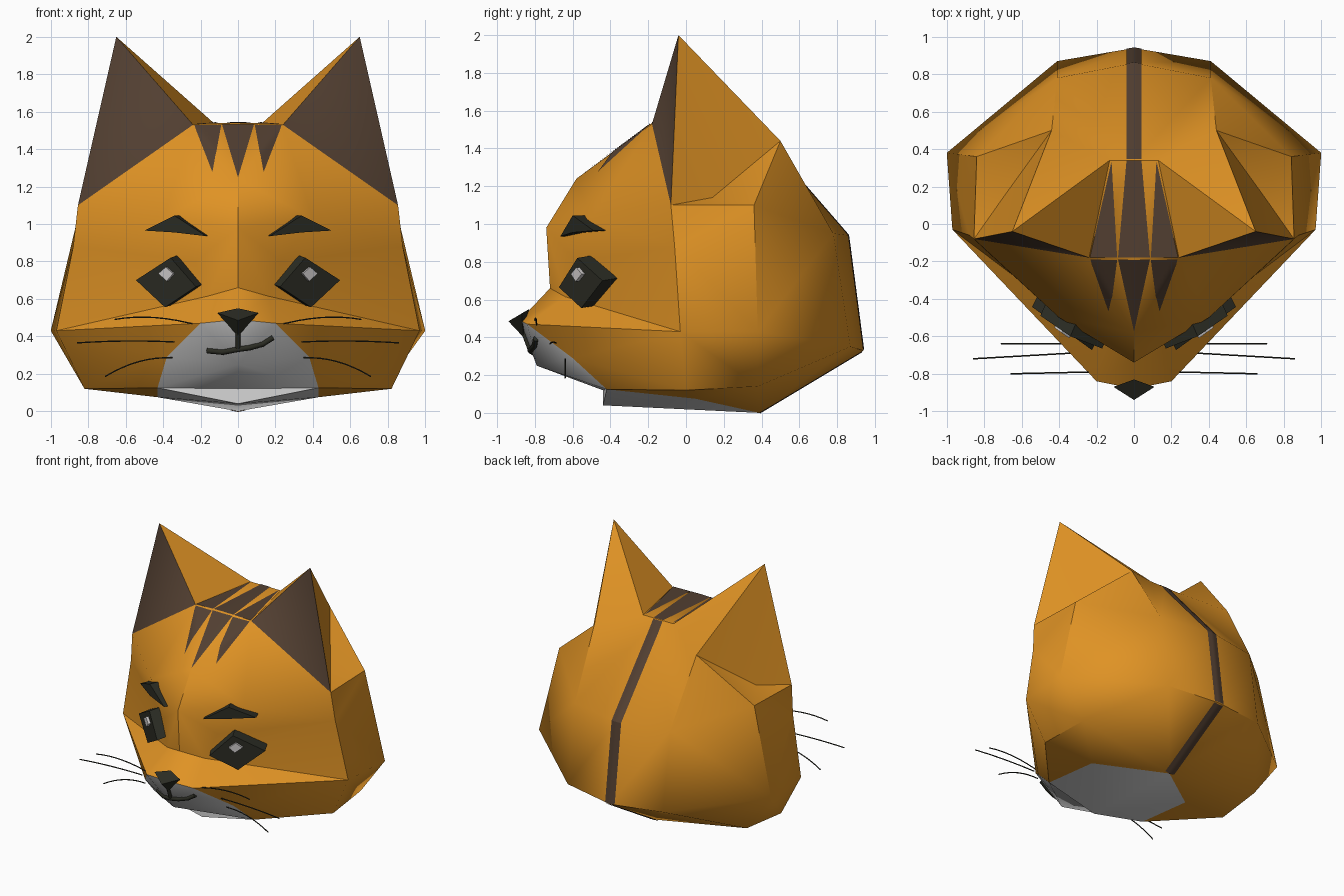
import bpy, bmesh
from mathutils import Vector
from mathutils.bvhtree import BVHTree

if "Cube" in bpy.data.objects:
    bpy.data.objects.remove(bpy.data.objects["Cube"])


def colour(name, rgb):
    m = bpy.data.materials.new(name)
    m.diffuse_color = (*rgb, 1)
    m.use_nodes = True
    m.node_tree.nodes["Principled BSDF"].inputs["Base Color"].default_value = m.diffuse_color
    return m


ORANGE = colour("orange_fur", (0.74, 0.29, 0.018))
BROWN = colour("brown_marking", (0.085, 0.05, 0.031))
WHITE = colour("white_fur", (0.68, 0.68, 0.68))
BLACK = colour("dark_feature", (0.024, 0.025, 0.017))
GLINT = colour("eye_glint", (0.62, 0.60, 0.60))


def finish(name, bm, mats, angle=None):
    bmesh.ops.recalc_face_normals(bm, faces=bm.faces[:])
    me = bpy.data.meshes.new(name)
    bm.to_mesh(me)
    bm.free()
    ob = bpy.data.objects.new(name, me)
    bpy.context.collection.objects.link(ob)
    for m in mats:
        me.materials.append(m)
    if angle:
        bpy.ops.object.select_all(action='DESELECT')
        ob.select_set(True)
        bpy.context.view_layer.objects.active = ob
        bpy.ops.object.shade_smooth_by_angle(angle=angle)
    return ob


# Head: corner points of the right half
P = dict(
    a0=(0, -.88, .49), a1=(.20, -.84, .47), b0=(0, -.72, .66), b1=(.16, -.64, .615),
    c0=(0, -.74, .98), c1=(.40, -.50, 1.03), o1=(.23, -.58, .80), F0=(0, -.58, 1.24),
    T0=(0, -.18, 1.535), T1=(.24, -.18, 1.53), T2=(0, .34, 1.54), I=(.13, .34, 1.54),
    E=(.855, -.08, 1.1), tip=(.65, -.04, 2.0), B=(.44, .50, 1.44), D=(.70, .14, 1.14),
    G=(.84, .36, 1.1), d1=(.88, -.06, .88), e1=(.97, -.03, .43), e2=(1.0, .38, .43),
    g1=(.82, 0, .12), g2=(.79, .38, .14), w1=(.38, -.60, .29), m1=(.43, -.42, .125),
    k0=(0, -.79, .25), u0=(0, -.44, .12), v0=(0, -.44, .04), q1=(.43, .05, .075),
    s0=(0, .39, 0), B0=(0, .86, .94), B1=(.41, .78, .95), C0=(0, .94, .33), C1=(.41, .87, .35))

# Facets by region, with material index
REGIONS = [
    ("a0 a1 b1 b0,b0 b1 c0,c0 b1 o1,c0 o1 c1,o1 b1 d1,o1 d1 c1", 0),        # brow and bridge
    ("c1 d1 E,c1 E T1,F0 c1 T1,F0 T1 T0,c0 c1 F0", 0),                      # forehead
    ("b1 a1 e1,b1 e1 d1,a1 w1 e1,w1 g1 e1,w1 m1 g1", 0),                    # cheek
    ("m1 q1 g1,q1 g2 g1,q1 s0 g2", 0),                                      # jaw underside
    ("e1 g1 g2 e2,d1 e1 e2,d1 e2 G,E d1 G", 0),                             # side
    ("tip T1 I,tip I B,E D tip,tip D B,E G D,D G B", 0),                    # ear
    ("T0 T1 I T2,I B B1,T2 I B1,T2 B1 B0,B G B1,G e2 B1", 0),               # crown
    ("e2 C1 B1,B0 B1 C1 C0,e2 g2 C1,C1 g2 s0,C1 s0 C0", 0),                 # back
    ("T1 E tip", 1),                                                        # inner ear
    ("a0 k0 a1,k0 w1 a1,k0 m1 w1,k0 u0 m1,u0 v0 m1,v0 s0 q1,v0 q1 m1", 2),  # muzzle and chin
]

bm = bmesh.new()
right = {k: bm.verts.new(p) for k, p in P.items()}
left = {k: right[k] if p[0] == 0 else bm.verts.new((-p[0], p[1], p[2])) for k, p in P.items()}
for faces, idx in REGIONS:
    for f in faces.split(","):
        keys = f.split()
        for side in (right, left):
            order = keys if side is right else keys[::-1]
            bm.faces.new([side[k] for k in order]).material_index = idx
bmesh.ops.recalc_face_normals(bm, faces=bm.faces[:])
surface = BVHTree.FromBMesh(bm)
head = finish("head", bm, [ORANGE, BROWN, WHITE], 0.75)


def hit(origin, direction, lift):
    loc, nor, _, _ = surface.ray_cast(Vector(origin), Vector(direction))
    if nor.dot(Vector(direction)) > 0:
        nor = -nor
    return loc + nor * lift


# Stripes: thin patches laid on the head
def stripe(name, corners, direction, nu=6, nv=14):
    a, b, c, d = [Vector(p) for p in corners]
    bm = bmesh.new()
    grid = []
    for j in range(nv + 1):
        t = j / nv
        p, q = a.lerp(d, t), b.lerp(c, t)
        grid.append([bm.verts.new(hit(p.lerp(q, i / nu), direction, .004)) for i in range(nu + 1)])
    for j in range(nv):
        for i in range(nu):
            bm.faces.new((grid[j][i], grid[j][i + 1], grid[j + 1][i + 1], grid[j + 1][i]))
    bmesh.ops.remove_doubles(bm, verts=bm.verts[:], dist=.0004)
    finish(name, bm, [BROWN], 0.75)


down, back, fwd, up = (0, 0, -1), (0, 1, 0), (0, -1, 0), (0, 0, 1)
stripe("crown_stripe", [(-.085, -.179, 3), (.085, -.179, 3), (.04, .339, 3), (-.04, .339, 3)], down)
stripe("brow_stripe", [(-.085, -3, 1.528), (.085, -3, 1.528), (0, -3, 1.245), (0, -3, 1.245)], back)
stripe("nape_stripe", [(-.04, 3, 1.535), (.04, 3, 1.535), (.04, 3, .94), (-.04, 3, .94)], fwd)
stripe("rear_stripe", [(-.04, 3, .94), (.04, 3, .94), (.04, 3, .335), (-.04, 3, .335)], fwd)
stripe("under_stripe", [(-.04, .93, -3), (.04, .93, -3), (.04, .39, -3), (-.04, .39, -3)], up)
for s in (-1, 1):
    stripe("side_crown_stripe", [(s*.09, -.179, 3), (s*.235, -.179, 3), (s*.12, .335, 3), (s*.12, .335, 3)], down)
    stripe("side_brow_stripe", [(s*.09, -3, 1.525), (s*.232, -3, 1.525), (s*.135, -3, 1.275), (s*.135, -3, 1.275)], back)


# Solid plates: a front outline pushed back by a depth vector
def slab(name, pts, depth, mat, s):
    bm = bmesh.new()
    front = [bm.verts.new((s * x, y, z)) for x, y, z in pts]
    rear = [bm.verts.new((s * (x + depth[0]), y + depth[1], z + depth[2])) for x, y, z in pts]
    n = len(pts)
    bm.faces.new(front)
    bm.faces.new(rear[::-1])
    for i in range(n):
        bm.faces.new((front[i], rear[i], rear[(i + 1) % n], front[(i + 1) % n]))
    finish(name, bm, [mat])


def eye_point(x, z, lift=0):
    return (x + .57 * lift, -.655 + .72 * (x - .25) - .82 * lift, z)


def tube(name, pts, radius, mat):
    cu = bpy.data.curves.new(name, 'CURVE')
    cu.dimensions = '3D'
    cu.bevel_depth = radius
    cu.bevel_resolution = 1
    cu.use_fill_caps = True
    sp = cu.splines.new('POLY')
    sp.points.add(len(pts) - 1)
    for q, p in zip(sp.points, pts):
        q.co = (*p, 1)
    cu.materials.append(mat)
    bpy.context.collection.objects.link(bpy.data.objects.new(name, cu))


# Eyes, eyebrows and whiskers on both sides
for s in (-1, 1):
    slab("eye", [eye_point(*p) for p in ((.225, .665), (.36, .82), (.545, .70), (.39, .555))],
         (-.06, .12, .02), BLACK, s)
    slab("eye_highlight", [eye_point(*p, .02) for p in ((.335, .735), (.375, .77), (.415, .735), (.37, .695))],
         (-.02, .04, 0), GLINT, s)
    slab("eyebrow", [(.17, -.665, .935), (.34, -.60, 1.045), (.50, -.49, .965), (.34, -.60, .955)],
         (-.03, .07, 0), BLACK, s)
    for x0, z0, x1, z1, x2, z2, y0, y2 in ((.20, .455, .44, .50, .66, .49, -.79, -.80),
                                           (.34, .37, .60, .375, .86, .365, -.69, -.72),
                                           (.35, .285, .53, .265, .71, .185, -.64, -.64)):
        pts = []
        for i in range(9):
            t = i / 8
            u, v, w = (1-t)*(1-2*t), 4*t*(1-t), t*(2*t-1)
            pts.append((s*(u*x0 + v*x1 + w*x2), y0 + (y2-y0)*t, u*z0 + v*z1 + w*z2))
        tube("whisker", pts, .004, BLACK)

# Nose
bm = bmesh.new()
l, r, t, n, b = [bm.verts.new(p) for p in ((-.11, -.87, .525), (.11, -.87, .525), (0, -.83, .55),
                                           (0, -.94, .485), (0, -.86, .40))]
for f in ((l, n, t), (n, r, t), (l, b, n), (b, r, n), (l, t, b), (t, r, b)):
    bm.faces.new(f)
finish("nose", bm, [BLACK])

# Mouth
tube("nose_groove", [hit((0, -3, z), back, .004) for z in (.45, .40, .335)], .014, BLACK)
tube("mouth", [hit((x, -3, z), back, .004) for x, z in
               ((-.16, .325), (-.08, .317), (0, .332), (.06, .34), (.13, .36), (.185, .395))], .016, BLACK)
